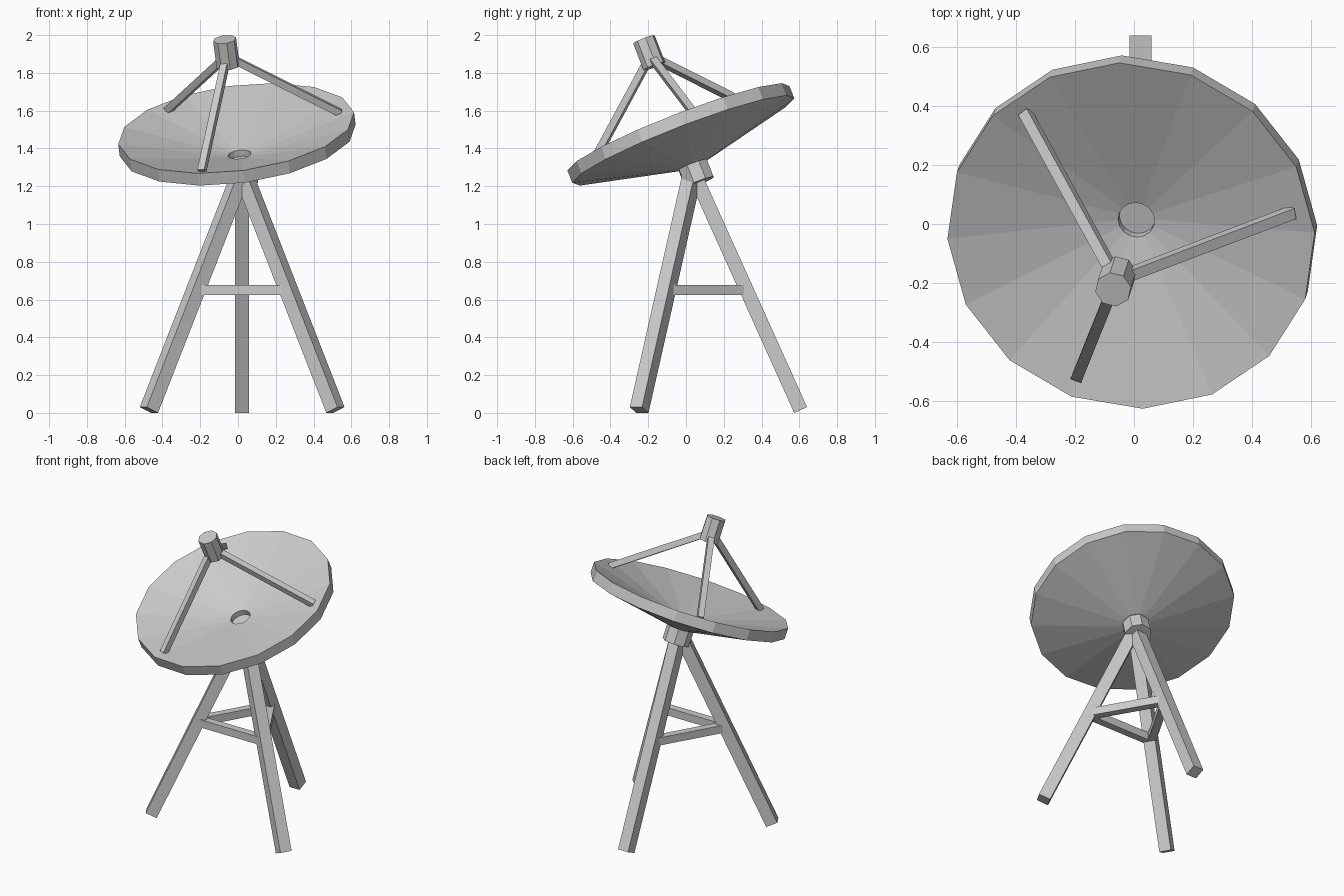
import bpy, bmesh
from math import sin, cos, radians, tau
from mathutils import Vector, Matrix

if "Cube" in bpy.data.objects:
    bpy.data.objects.remove(bpy.data.objects["Cube"])

grey = bpy.data.materials.new("light_grey_metal")
grey.use_nodes = True
GREY = (0.6, 0.6, 0.6, 1)
grey.diffuse_color = GREY
grey.node_tree.nodes["Principled BSDF"].inputs["Base Color"].default_value = GREY


def add_object(name, bm, matrix=Matrix()):
    bmesh.ops.recalc_face_normals(bm, faces=bm.faces)
    mesh = bpy.data.meshes.new(name)
    bm.to_mesh(mesh)
    bm.free()
    mesh.materials.append(grey)
    obj = bpy.data.objects.new(name, mesh)
    obj.matrix_world = matrix
    bpy.context.collection.objects.link(obj)
    return obj


def lathe(name, profile, sides, matrix, turn=0):
    """Revolve (radius, height) points that start and end on the axis."""
    bm = bmesh.new()
    verts = [bm.verts.new((r * cos(turn), r * sin(turn), h)) for r, h in profile]
    edges = [bm.edges.new(pair) for pair in zip(verts, verts[1:])]
    bmesh.ops.spin(bm, geom=verts + edges, cent=(0, 0, 0), axis=(0, 0, 1),
                   angle=tau, steps=sides)
    bmesh.ops.remove_doubles(bm, verts=bm.verts, dist=0.0005)
    return add_object(name, bm, matrix)


def beam(name, start, end, width, height, up):
    """Rectangular bar between two points."""
    start, end = Vector(start), Vector(end)
    along = (end - start).normalized()
    side = along.cross(up).normalized()
    top = side.cross(along)
    frame = Matrix((side, top, along)).transposed().to_4x4()
    frame.translation = (start + end) / 2
    bm = bmesh.new()
    bmesh.ops.create_cube(bm, size=1)
    bmesh.ops.scale(bm, vec=(width, height, (end - start).length), verts=bm.verts)
    return add_object(name, bm, frame)


# Tilted frame of the dish, with its origin at the rim centre
axis = Vector((-0.12, -0.36, 0.926)).normalized()
across = Vector((0.62, 0.01, 0.084))
across = (across - axis * across.dot(axis)).normalized()
dish_frame = Matrix((across, axis.cross(across), axis)).transposed().to_4x4()
dish_frame.translation = (-0.01, -0.04, 1.507)

# Dish with thick rim and a recessed centre
lathe("dish", [(0, -0.185), (0.0625, -0.185), (0.0625, -0.15), (0.63, 0),
               (0.63, -0.07), (0.09, -0.21), (0, -0.21)], 16, dish_frame)

# Hub behind the dish and receiver in front of it
lathe("hub", [(0, -0.2), (0.085, -0.2), (0.085, -0.31), (0, -0.31)],
      8, dish_frame, radians(22.5))
lathe("receiver", [(0, 0.355), (0.062, 0.355), (0.062, 0.508), (0, 0.508)],
      8, dish_frame, radians(7))

# Three struts carrying the receiver
for i in range(3):
    a = radians(7 + 120 * i)
    foot = dish_frame @ Vector((0.56 * cos(a), 0.56 * sin(a), -0.018))
    head = dish_frame @ Vector((0.045 * cos(a), 0.045 * sin(a), 0.378))
    beam(f"receiver_strut_{i + 1}", foot, head, 0.038, 0.038, axis)

# Tripod legs meeting inside the hub
apex = Vector((0.022, 0.037, 1.28))
feet = []
for i, part in enumerate(("back_leg", "right_leg", "left_leg")):
    a = radians(90 + 120 * i)
    foot = Vector((apex.x + 0.57 * cos(a), apex.y + 0.57 * sin(a), 0.0155))
    feet.append(foot)
    beam(part, foot, apex, 0.075, 0.075, Vector((0, 0, 1)))

# Horizontal braces between the legs
joints = [foot.lerp(apex, (0.65 - foot.z) / (apex.z - foot.z)) for foot in feet]
for i in range(3):
    beam(f"leg_brace_{i + 1}", joints[i], joints[(i + 1) % 3], 0.05, 0.052,
         Vector((0, 0, 1)))
